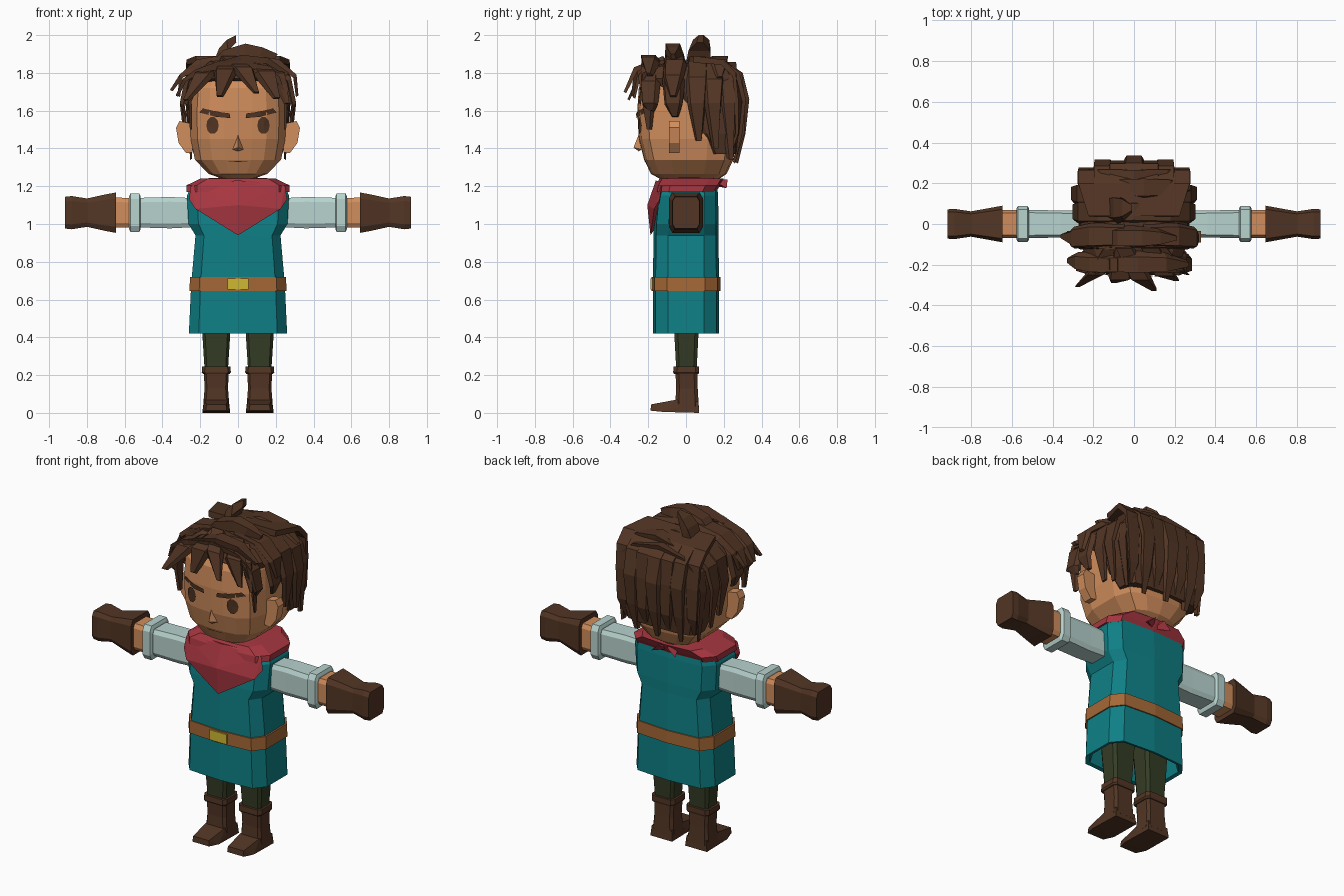
import bpy, bmesh, math
from mathutils import Vector
from mathutils.bvhtree import BVHTree


def mat(name, *rgb):
    m = bpy.data.materials.new(name)
    lin = [((c / 255 + 0.055) / 1.055) ** 2.4 for c in rgb]
    m.diffuse_color = (*lin, 1)
    return m


BROWN = mat("dark brown", 82, 53, 36)
SKIN = mat("skin", 208, 141, 92)
TEAL = mat("teal cloth", 14, 128, 134)
RED = mat("red cloth", 168, 54, 64)
PALE = mat("pale sleeve", 184, 211, 206)
TAN = mat("tan leather", 165, 104, 54)
GREEN = mat("dark green", 52, 60, 36)
GOLD = mat("gold", 208, 184, 50)


def finish(name, bm, material):
    bmesh.ops.recalc_face_normals(bm, faces=bm.faces)
    me = bpy.data.meshes.new(name)
    bm.to_mesh(me)
    bm.free()
    me.materials.append(material)
    ob = bpy.data.objects.new(name, me)
    bpy.context.collection.objects.link(ob)
    return ob


def add_loft(bm, rings):
    """Skin a list of equal point rings and cap both ends."""
    vs = [[bm.verts.new(p) for p in r] for r in rings]
    n = len(vs[0])
    for a, b in zip(vs, vs[1:]):
        for i in range(n):
            j = (i + 1) % n
            bm.faces.new((a[i], a[j], b[j], b[i]))
    bm.faces.new(vs[0])
    bm.faces.new(vs[-1])


def loft(name, rings, material):
    bm = bmesh.new()
    add_loft(bm, rings)
    return finish(name, bm, material)


def hull(name, pts, material):
    bm = bmesh.new()
    for p in pts:
        bm.verts.new(p)
    bmesh.ops.convex_hull(bm, input=bm.verts[:])
    return finish(name, bm, material)


def both(half):
    """Mirror a half outline running front to back."""
    return half + [(-x, y) for x, y in half[-2:0:-1]]


BODY = both([(0, -1), (.8, -.92), (1, -.55), (1, .55), (.8, .92), (0, 1)])
SKULL = both([(0, -1), (.3, -.985), (.6, -.94), (.86, -.78), (1, -.4),
              (1, .4), (.86, .8), (.5, .96), (0, 1)])
OCT = [(1, .7), (.8, 1), (-.8, 1), (-1, .7), (-1, -.7), (-.8, -1), (.8, -1), (1, -.7)]


def level(shape, z, hx, y0, y1, cx=0):
    """Horizontal section of a shape."""
    return [(cx + x * hx, (y0 + y1) / 2 + y * (y1 - y0) / 2, z) for x, y in shape]


def levels(shape, rows, cx=0):
    return [level(shape, *r, cx) for r in rows]


# Tunic with an open hem, waist belt and buckle
loft("tunic", levels(BODY, [
    (.60, .20, -.12, .12), (.425, .24, -.155, .155), (.42, .26, -.175, .175),
    (.68, .248, -.175, .175), (.94, .225, -.172, .172), (1.0, .262, -.17, .172),
    (1.15, .27, -.155, .17), (1.2, .25, -.13, .165)]), TEAL)
loft("belt", levels(BODY, [
    (.645, .257, -.182, .182), (.72, .254, -.182, .182)]), TAN)
hull("buckle", [(x, y, z) for x in (-.055, .055) for z in (.652, .712)
                for y in (-.189, -.178)], GOLD)

# Neckerchief: collar, hanging point and knot tails
loft("neckerchief_collar", levels(BODY, [
    (1.17, .272, -.165, .16), (1.205, .272, -.16, .18), (1.24, .20, -.14, .2),
    (1.245, .10, -.07, .1)]), RED)
kerchief = [(0, -.188, .94), (0, -.205, 1.1), (0, -.15, 1.0), (0, -.16, 1.23)]
for s in (-1, 1):
    kerchief += [(s * .25, -.13, 1.2), (s * .225, -.168, 1.08),
                 (s * .26, -.14, 1.13), (s * .2, -.12, 1.22)]
    hull("neckerchief_tail", [(0, .15, 1.235), (0, .16, 1.2), (s * .03, .22, 1.235),
                              (s * .08, .215, 1.19), (s * .06, .16, 1.22)], RED)
hull("neckerchief_point", kerchief, RED)

# Arms and legs
for s in (-1, 1):
    def arm(name, rows, material):
        loft(name, [[(s * x, a * hy, 1.06 + b * hz) for a, b in OCT]
                    for x, hy, hz in rows], material)

    arm("sleeve", [(.2, .065, .075), (.36, .066, .083), (.53, .07, .078)], PALE)
    arm("sleeve_cuff", [(.515, .075, .085), (.522, .088, .102),
                        (.57, .088, .102), (.577, .075, .085)], PALE)
    arm("wrist", [(.57, .068, .078), (.66, .068, .08)], SKIN)
    arm("glove", [(.645, .09, .107), (.70, .08, .097), (.80, .062, .075),
                  (.88, .074, .088), (.915, .072, .084)], BROWN)
    cx = s * .115
    loft("trouser_leg", levels(OCT, [
        (.2, .06, -.05, .055), (.42, .074, -.062, .066), (.56, .08, -.07, .07)], cx), GREEN)
    loft("boot_shaft", levels(OCT, [
        (.03, .07, -.058, .068), (.13, .062, -.052, .062), (.22, .066, -.056, .06)], cx), BROWN)
    loft("boot_cuff", levels(OCT, [
        (.205, .07, -.062, .066), (.215, .077, -.068, .07), (.245, .075, -.066, .07)], cx), BROWN)
    hull("boot_foot", [(cx + e * w, y, z) for e in (-1, 1) for w, y, z in (
        (.072, .07, 0), (.074, -.12, .005), (.055, -.188, .012), (.052, -.185, .045),
        (.062, -.05, .07), (.066, .065, .06))], BROWN)
    # Ears
    hull("ear", [(s * x, y, z) for y in (-.09, -.035) for x, z in (
        (.24, 1.38), (.275, 1.375), (.315, 1.43), (.328, 1.51), (.31, 1.545), (.24, 1.53))], SKIN)

# Neck and head
loft("neck", levels(OCT, [(1.12, .08, -.07, .09), (1.3, .08, -.07, .09)]), SKIN)
head = loft("head", levels(SKULL, [
    (1.235, .07, -.13, .17), (1.265, .155, -.185, .215), (1.34, .228, -.222, .25),
    (1.45, .25, -.25, .27), (1.6, .252, -.258, .27), (1.72, .245, -.25, .27),
    (1.82, .2, -.2, .22), (1.85, .1, -.1, .1)]), SKIN)
hull("nose", [(0, -.278, 1.405), (-.028, -.235, 1.395), (.028, -.235, 1.395),
              (0, -.24, 1.50), (0, -.25, 1.385)], SKIN)

# Face details laid onto the head surface
tree = BVHTree.FromPolygons([v.co for v in head.data.vertices],
                            [p.vertices[:] for p in head.data.polygons])


def plate(name, outline, lift, material):
    c = (sum(p[0] for p in outline) / len(outline), sum(p[1] for p in outline) / len(outline))
    bm = bmesh.new()
    vs = []
    for x, z in outline + [c]:
        hit = tree.ray_cast(Vector((x, -1, z)), Vector((0, 1, 0)))[0]
        vs.append(bm.verts.new((x, hit.y - lift, z)))
    for i in range(len(outline)):
        bm.faces.new((vs[i], vs[(i + 1) % len(outline)], vs[-1]))
    ob = finish(name, bm, material)
    if sum(p.normal.y for p in ob.data.polygons) > 0:
        ob.data.flip_normals()


for s in (-1, 1):
    plate("eye", [(s * .135 + .033 * math.cos(i * math.pi / 5),
                   1.522 + .046 * math.sin(i * math.pi / 5)) for i in range(10)], .007, BROWN)
    plate("eyebrow", [(s * .04, 1.56), (s * .045, 1.585), (s * .12, 1.597), (s * .185, 1.612),
                      (s * .205, 1.59), (s * .12, 1.568)], .009, BROWN)
plate("mouth", [(-.05, 1.327), (-.05, 1.331), (0, 1.333), (.05, 1.331), (.05, 1.327)], .004, BROWN)

# Hair base cap, open over the forehead
loft("hair_cap", levels(SKULL, [
    (1.37, .235, .11, .275), (1.48, .262, .03, .292), (1.6, .268, -.03, .3),
    (1.71, .27, -.15, .3), (1.77, .262, -.255, .295), (1.83, .21, -.215, .25),
    (1.865, .1, -.12, .15)]), BROWN)

hair = bmesh.new()
X, Y = Vector((1, 0, 0)), Vector((0, 1, 0))


def lock(path, width, axis, thick=.04):
    """Tapering slab of hair along a path, wide along the axis."""
    centre = Vector((0, 0, 1.5))
    rings = []
    for i, p in enumerate(path):
        p = Vector(p)
        t = i / (len(path) - 1)
        w = width * (.85 + .4 * t - 1.0 * t ** 3) / 2
        inner = p + (centre - p).normalized() * thick * (1 - .6 * t)
        rings.append([p - axis * w * .75, p + axis * w * .75,
                      inner + axis * w, inner - axis * w])
    add_loft(hair, rings)


# Side locks in bands from front to back
for s in (-1, 1):
    for y, w, tip, k in ((-.2, .11, 1.60, .94), (-.07, .13, 1.57, 1.02),
                         (.06, .13, 1.44, 1.0), (.15, .12, 1.40, 1.02), (.23, .11, 1.34, .92)):
        top = 1.89 - .6 * y * y
        lock([(0, y, top), (s * .18 * k, y, top - .03), (s * .275 * k, y, top - .11),
              (s * .302 * k, y, 1.64), (s * .275 * k, y + .01, tip)], w, Y)
    # Short upper layer and temple locks
    lock([(s * .05, -.06, 1.9), (s * .22, -.06, 1.87), (s * .31, -.07, 1.79),
          (s * .32, -.07, 1.68)], .13, Y)
    lock([(s * .12, -.2, 1.86), (s * .22, -.225, 1.78), (s * .262, -.21, 1.66),
          (s * .255, -.2, 1.5)], .08, Y)

# Back locks
for i in range(-3, 4):
    x = i * .078
    k = 1 - .12 * (abs(i) / 3) ** 2
    odd = i % 2
    lock([(x * .8, .04, 1.89), (x, .2, 1.87), (x, .30 * k, 1.8), (x, (.335 - .02 * odd) * k, 1.66),
          (x, .315 * k, 1.48), (x * .95, .275 * k, 1.32 + .05 * odd)], .115, X)

# Fringe locks
for root, mid, tip, w in (
        ((-.05, -.12, 1.89), (.03, -.275, 1.83), (.10, -.33, 1.70), .12),
        ((-.05, -.12, 1.88), (-.07, -.275, 1.82), (-.10, -.29, 1.68), .13),
        ((-.10, -.10, 1.87), (-.19, -.25, 1.80), (-.28, -.31, 1.66), .11),
        ((.08, -.12, 1.87), (.15, -.255, 1.81), (.21, -.28, 1.67), .13),
        ((.12, -.10, 1.86), (.22, -.23, 1.80), (.265, -.25, 1.64), .08)):
    lock([root, mid, tip], w, X)

# Sweeping tips on one side, crown quiff and spike
lock([(-.05, -.1, 1.88), (-.24, -.08, 1.84), (-.31, -.07, 1.79), (-.36, -.06, 1.71)], .1, Y)
lock([(-.08, -.2, 1.87), (-.22, -.2, 1.82), (-.29, -.19, 1.77), (-.33, -.18, 1.68)], .1, Y)
lock([(-.14, -.07, 1.85), (-.08, -.07, 1.92), (.04, -.07, 1.955), (.13, -.07, 1.935),
      (.21, -.07, 1.9)], .11, Y, .09)
lock([(-.1, -.2, 1.86), (.02, -.2, 1.895), (.16, -.2, 1.88), (.27, -.2, 1.80)], .11, Y, .06)
lock([(-.14, .08, 1.83), (-.10, .08, 1.93), (-.06, .08, 1.975), (-.01, .08, 2.0)], .14, Y, .1)
lock([(-.1, .18, 1.85), (.05, .18, 1.89), (.18, .18, 1.87), (.28, .18, 1.78)], .12, Y, .06)
finish("hair_locks", hair, BROWN)
